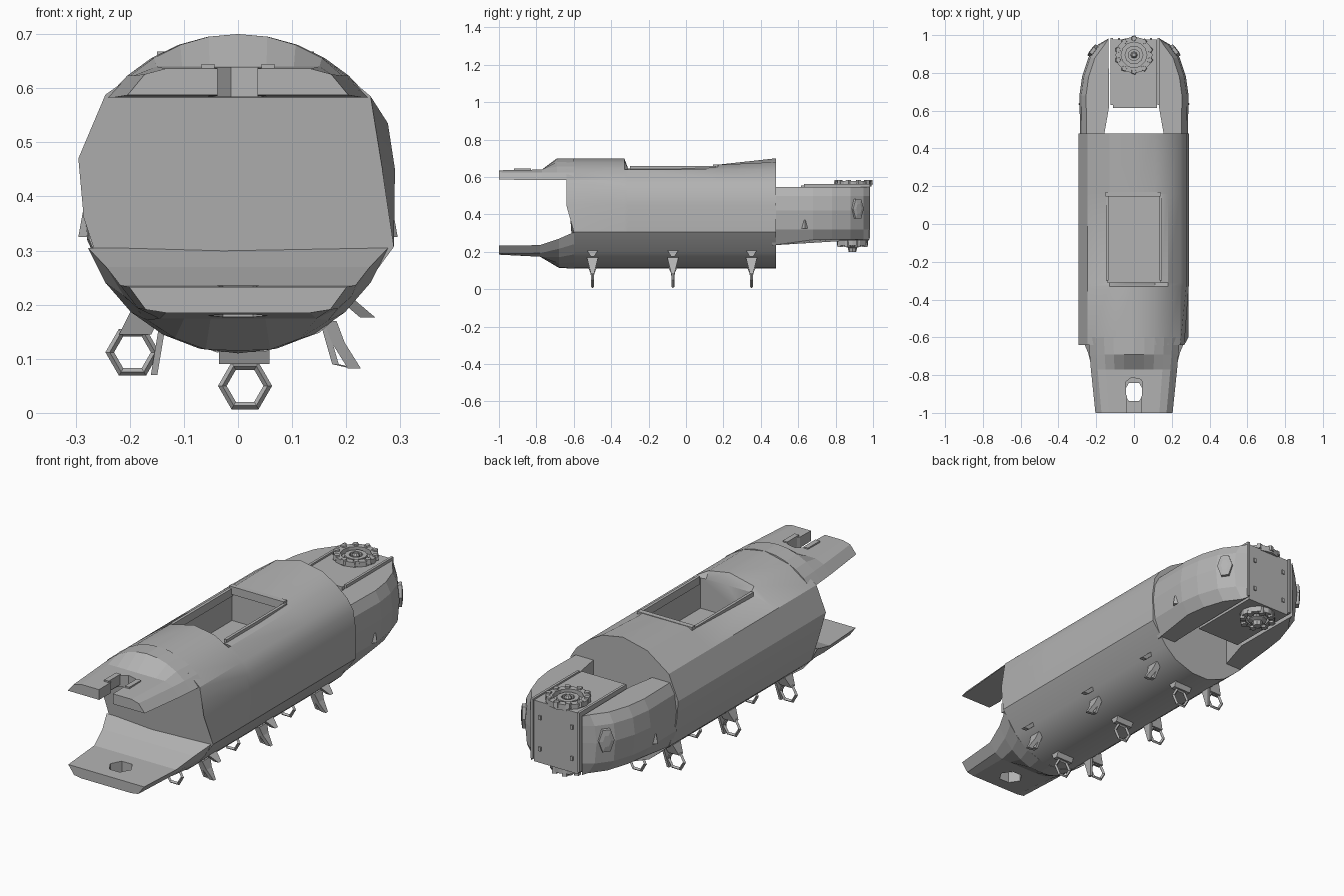
import bpy, bmesh, math
from mathutils import Vector

if "Cube" in bpy.data.objects:
    bpy.data.objects.remove(bpy.data.objects["Cube"], do_unlink=True)

grey = bpy.data.materials.new("plain grey")
grey.use_nodes = True
grey.diffuse_color = (0.45, 0.45, 0.45, 1)
grey.node_tree.nodes["Principled BSDF"].inputs["Base Color"].default_value = grey.diffuse_color

RADIUS, CENTRE = 0.295, 0.405


def finish(bm, name):
    bmesh.ops.recalc_face_normals(bm, faces=bm.faces)
    mesh = bpy.data.meshes.new(name)
    bm.to_mesh(mesh)
    bm.free()
    obj = bpy.data.objects.new(name, mesh)
    bpy.context.collection.objects.link(obj)
    mesh.materials.append(grey)
    return obj


def loft(name, rings):
    """Skin a closed solid through rings of equal length."""
    bm = bmesh.new()
    rows = [[bm.verts.new(p) for p in ring] for ring in rings]
    n = len(rows[0])
    for a, b in zip(rows, rows[1:]):
        for i in range(n):
            j = (i + 1) % n
            bm.faces.new((a[i], a[j], b[j], b[i]))
    bm.faces.new(rows[0])
    bm.faces.new(rows[-1])
    return finish(bm, name)


def box(name, lo, hi):
    x0, y0, z0 = lo
    x1, y1, z1 = hi
    return loft(name, [[(x0, y0, z), (x1, y0, z), (x1, y1, z), (x0, y1, z)] for z in (z0, z1)])


def turned(name, x, y, profile, sides):
    """Stack of radius/height rings around a vertical axis."""
    angles = [math.tau * i / sides for i in range(sides)]
    return loft(name, [[(x + r * math.cos(a), y + r * math.sin(a), z) for a in angles]
                       for r, z in profile])


def cut(obj, cutter):
    mod = obj.modifiers.new("cut", "BOOLEAN")
    mod.operation, mod.solver, mod.object = "DIFFERENCE", "EXACT", cutter
    bpy.context.view_layer.objects.active = obj
    bpy.ops.object.modifier_apply(modifier=mod.name)
    bpy.data.objects.remove(cutter, do_unlink=True)


def smooth(obj):
    bpy.ops.object.select_all(action="DESELECT")
    obj.select_set(True)
    bpy.context.view_layer.objects.active = obj
    bpy.ops.object.shade_smooth_by_angle(angle=math.radians(28))


# Main barrel with a flattened back half
outline = [(0, .70), (.11, .68), (.18, .64), (.245, .585), (.277, .535), (.29, .45),
           (.288, .307), (.21, .2), (.15, .148), (.05, .113), (-.04, .112), (-.14, .15),
           (-.2, .2), (-.245, .24), (-.285, .36), (-.295, .47), (-.245, .588), (-.13, .67)]


def section(y, top):
    ring = []
    for x, z in outline:
        front = y < -.5
        if front and x > 0 and .31 < z < .58:
            x = .245 + (.585 - z) * .16
        ring.append((x, y - (.04 if front and z > .44 else 0), min(z, top)))
    return ring


barrel = loft("main_barrel", [section(y, t) for y, t in
              ((-.6, .70), (-.33, .70), (-.31, .648), (.16, .665), (.48, .70))])
cut(barrel, box("window_cutter", (-.14, -.31, .5), (.14, .155, .8)))
smooth(barrel)

# Raised lip around the window
box("window_lip_back", (-.15, .145, .63), (.14, .17, .668))
for side, x in (("left", .142), ("right", -.142)):
    box("window_lip_" + side, (x - .007, -.3, .62), (x + .007, .16, .658))


# Front tongues: slices of the barrel thinned towards the tip
def slice_ring(y, flat, limit, widen, up):
    half = math.acos(abs(flat - CENTRE) / RADIUS)
    ring = []
    for i in range(11):
        a = half * (i / 5 - 1)
        z = CENTRE + up * RADIUS * math.cos(a)
        ring.append((widen * RADIUS * math.sin(a), y, min(z, limit) if up > 0 else max(z, limit)))
    return ring


upper = loft("upper_tongue", [slice_ring(*s, 1) for s in
             ((-.6, .583, .70, 1.03), (-.69, .583, .70, 1.0), (-.77, .583, .64, .97), (-1, .587, .636, .88))])
cut(upper, turned("hole_cutter", 0, -.87, ((.06, .5), (.06, .8)), 7))
cut(upper, box("slot_cutter", (-.038, -1.1, .5), (.036, -.88, .8)))
lower = loft("lower_tongue", [slice_ring(*s, -1) for s in
             ((-.6, .305, .11, 1.0), (-.68, .27, .115, .93), (-.78, .236, .174, .9), (-1, .233, .185, .84))])
cut(lower, turned("hole_cutter", 0, -.89, ((.055, 0), (.055, .4)), 6))
for x in (-.055, .055):
    box("tongue_clasp", (x - .012, -.92, .595), (x + .012, -.83, .645))

# Rear cheeks, rounded in plan, either side of the hinge block
plan = [(.16, .46), (.285, .46), (.289, .68), (.275, .78), (.242, .88),
        (.19, .95), (.135, .982), (.132, .62)]
levels = ((.265, .045), (.32, .01), (.42, 0), (.5, .01), (.548, .035))
for side, s in (("left", 1), ("right", -1)):
    rings = []
    for z, inset in levels:
        rings.append([(s * (x - inset if x > .18 else x), y,
                       .235 if z < .3 and y < .6 else z) for x, y in plan])
    loft(side + "_cheek", rings)
    # Side boss and small nub on each cheek
    boss = turned(side + "_cheek_boss", 0, 0, ((.06, -.02), (.06, .012), (.03, .016)), 6)
    boss.rotation_euler = Vector((s * .8, .6, 0)).to_track_quat("Z", "Y").to_euler()
    boss.location = (s * .215, .915, .43)
    boss.scale = (.6, 1, 1)
    nub = turned(side + "_cheek_nub", s * .275, .635, ((.02, .325), (.012, .37)), 4)

# Hinge block with its edge strips
box("hinge_block", (-.11, .615, .262), (.123, .978, .555))
for x in (-.118, .13):
    box("hinge_edge_strip", (x - .006, .63, .275), (x + .006, .985, .562))
for z in (.33, .48):
    for x in (-.08, .09):
        box("block_rivet", (x - .006, .97, z - .01), (x + .006, .984, z + .01))


# Hinge bearings: toothed rings with a central stud
def ring_band(name, y, r_out, r_in, z0, z1, sides):
    ring = turned(name, 0, y, ((r_out, z0), (r_out, z1)), sides)
    cut(ring, turned("ring_cutter", 0, y, ((r_in, z0 - .1), (r_in, z1 + .1)), sides))


def teeth(name, y, radius, z0, z1, count):
    for i in range(count):
        a = math.tau * (i + .5) / count
        turned(name, radius * math.cos(a), y + radius * math.sin(a),
               ((.017, z0), (.014, z1)), 5)


ring_band("top_bearing_outer_ring", .895, .098, .068, .55, .578, 12)
ring_band("top_bearing_inner_ring", .895, .05, .03, .55, .572, 10)
teeth("top_bearing_tooth", .895, .088, .56, .585, 10)
turned("top_bearing_stud", 0, .895, ((.018, .55), (.018, .57), (.01, .58)), 8)
ring_band("bottom_bearing_ring", .89, .082, .055, .235, .27, 12)
teeth("bottom_bearing_tooth", .89, .07, .225, .26, 8)
turned("bottom_bearing_stud", 0, .89, ((.05, .265), (.045, .23), (.025, .222), (.02, .2)), 8)


# Hanging clips in three rows under the barrel
def strap(name, y, path, widths, thick=.006):
    """Flat tapering strap following x/z points."""
    rings = []
    for (x, z), w in zip(path, widths):
        rings.append([(x - thick, y - w, z), (x + thick, y - w, z),
                      (x + thick, y + w, z), (x - thick, y + w, z)])
    loft(name, rings)


def loop(name, x, y, z, radius):
    bpy.ops.mesh.primitive_torus_add(major_segments=6, minor_segments=4, major_radius=radius - .008,
                                     minor_radius=.008, location=(x, y, z),
                                     rotation=(math.pi / 2, 0, 0))
    obj = bpy.context.object
    obj.name = name
    obj.data.materials.append(grey)


for y in (-.5, -.07, .35):
    loft("middle_clip_foot", [[(-.035, y - w, z), (.058, y - w, z), (.058, y + w, z), (-.035, y + w, z)]
                              for z, w in ((.13, .03), (.09, .012))])
    loop("middle_clip_loop", .013, y, .05, .05)
    loft("right_clip_foot", [[(x - .03, y - w, z), (x + .03, y - w, z), (x + .03, y + w, z), (x - .03, y + w, z)]
                             for x, z, w in ((-.165, .195, .03), (-.19, .145, .014))])
    loop("right_clip_loop", -.195, y, .112, .05)
    strap("right_clip_tab", y, ((-.14, .16), (-.155, .07)), (.025, .008))
    strap("left_clip_outer_strap", y, ((.17, .17), (.185, .13), (.215, .082)), (.03, .02, .008), .012)
    strap("left_clip_inner_strap", y, ((.16, .16), (.18, .09), (.215, .082)), (.025, .012, .006))
    strap("left_clip_foot", y, ((.2, .21), (.24, .176)), (.03, .01), .014)
